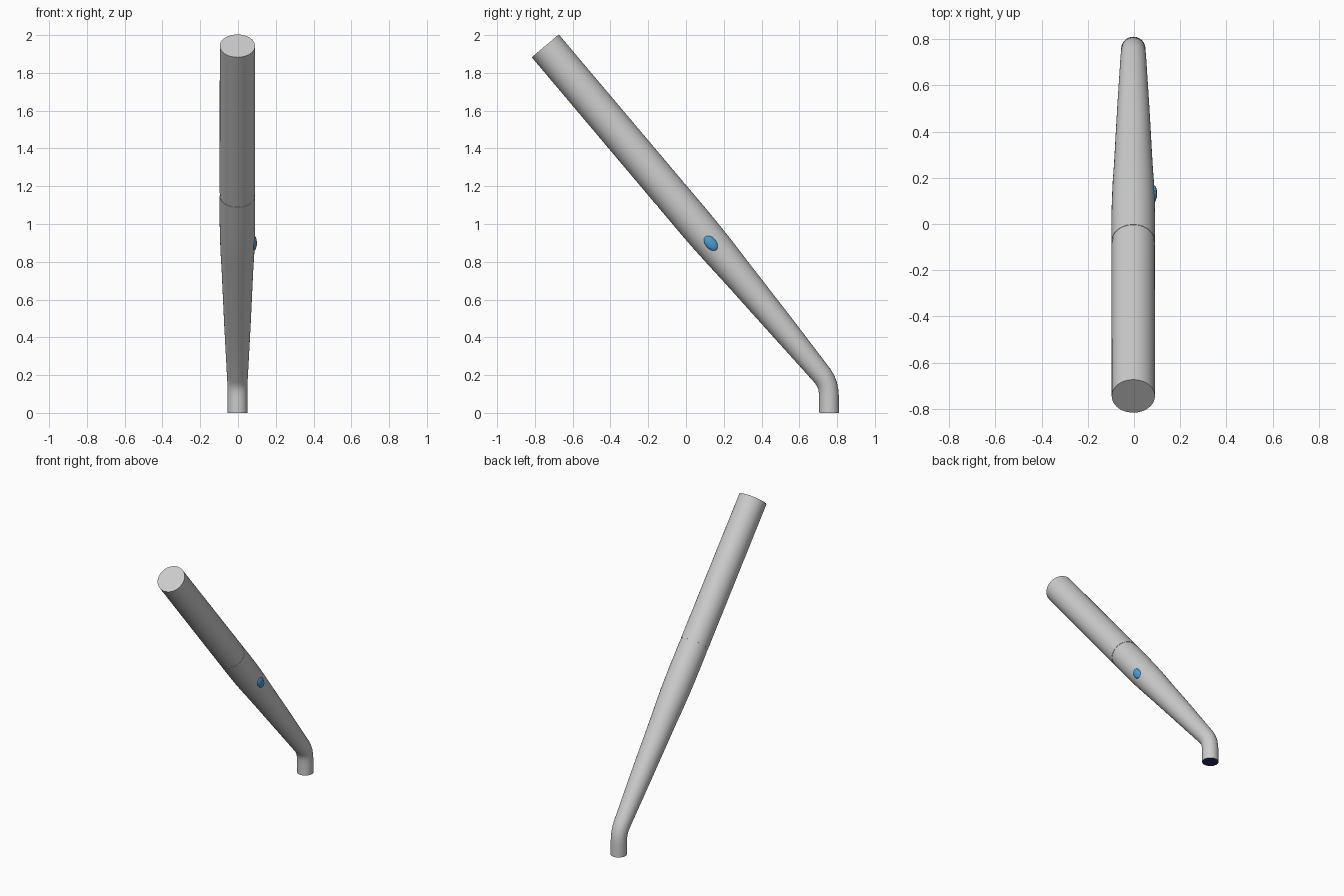
import bpy, bmesh, math
from mathutils import Vector, Matrix

if "Cube" in bpy.data.objects:
    bpy.data.objects.remove(bpy.data.objects["Cube"])

CX = -0.003      # centre of the tube in x
TILT = math.degrees(math.atan2(0.645, 0.764))   # handle lean from vertical
SIDES = 48


def material(name, rgb):
    m = bpy.data.materials.new(name)
    m.diffuse_color = (*rgb, 1)
    m.use_nodes = True
    m.node_tree.nodes["Principled BSDF"].inputs["Base Color"].default_value = m.diffuse_color
    return m


grey = material("light grey", (0.60, 0.61, 0.60))
blue = material("button blue", (0.07, 0.33, 0.66))
navy = material("dark navy", (0.02, 0.03, 0.13))


def finish(bm, name, mats):
    bmesh.ops.recalc_face_normals(bm, faces=bm.faces)
    me = bpy.data.meshes.new(name)
    bm.to_mesh(me)
    bm.free()
    for m in mats:
        me.materials.append(m)
    ob = bpy.data.objects.new(name, me)
    bpy.context.collection.objects.link(ob)
    bpy.ops.object.select_all(action='DESELECT')
    ob.select_set(True)
    bpy.context.view_layer.objects.active = ob
    bpy.ops.object.shade_smooth_by_angle(angle=math.radians(35))
    return ob


def tube(name, rings, mats):
    """Loft circles given as (y, z, radius, lean in degrees); last cap uses the last material."""
    bm = bmesh.new()
    loops = []
    for y, z, r, lean in rings:
        a = math.radians(lean)
        side = Vector((0, math.cos(a), math.sin(a)))
        c = Vector((CX, y, z))
        loops.append([bm.verts.new(c + Vector((r * math.cos(t), 0, 0)) + side * r * math.sin(t))
                      for t in (2 * math.pi * i / SIDES for i in range(SIDES))])
    for a, b in zip(loops, loops[1:]):
        for i in range(SIDES):
            j = (i + 1) % SIDES
            bm.faces.new((a[i], a[j], b[j], b[i]))
    bm.faces.new(loops[0])
    bm.faces.new(loops[-1]).material_index = len(mats) - 1
    return finish(bm, name, mats)


def on_axis(t, r):
    """Ring on the straight handle, t measured down from its top."""
    return (-0.745 + 0.645 * t, 1.943 - 0.764 * t, r, TILT)


# Upper handle, seam band and lower wand
tube("upper_handle", [on_axis(0, 0.0935), on_axis(1.015, 0.094)], [grey])
tube("seam_band", [on_axis(1.01, 0.0925), on_axis(1.045, 0.0925)], [grey])
tube("lower_wand", [
    on_axis(1.04, 0.094), on_axis(1.22, 0.094), on_axis(1.31, 0.093),
    (0.178, 0.850, 0.0895, 40.5), (0.26, 0.752, 0.0835, 40.5),
    (0.50, 0.465, 0.070, 40.5), (0.722, 0.197, 0.0555, 40),
    (0.738, 0.172, 0.054, 33), (0.749, 0.146, 0.053, 23),
    (0.755, 0.115, 0.0525, 11), (0.757, 0.08, 0.0525, 4), (0.758, 0.0, 0.0525, 0),
], [grey, navy])

# Oval button on the right side
bm = bmesh.new()
bmesh.ops.create_uvsphere(bm, u_segments=32, v_segments=16, radius=1)
bm.transform(Matrix.Translation((0.084, 0.131, 0.899))
             @ Matrix.Rotation(math.radians(TILT), 4, 'X')
             @ Matrix.Diagonal((0.016, 0.029, 0.047, 1)))
finish(bm, "button", [blue])
